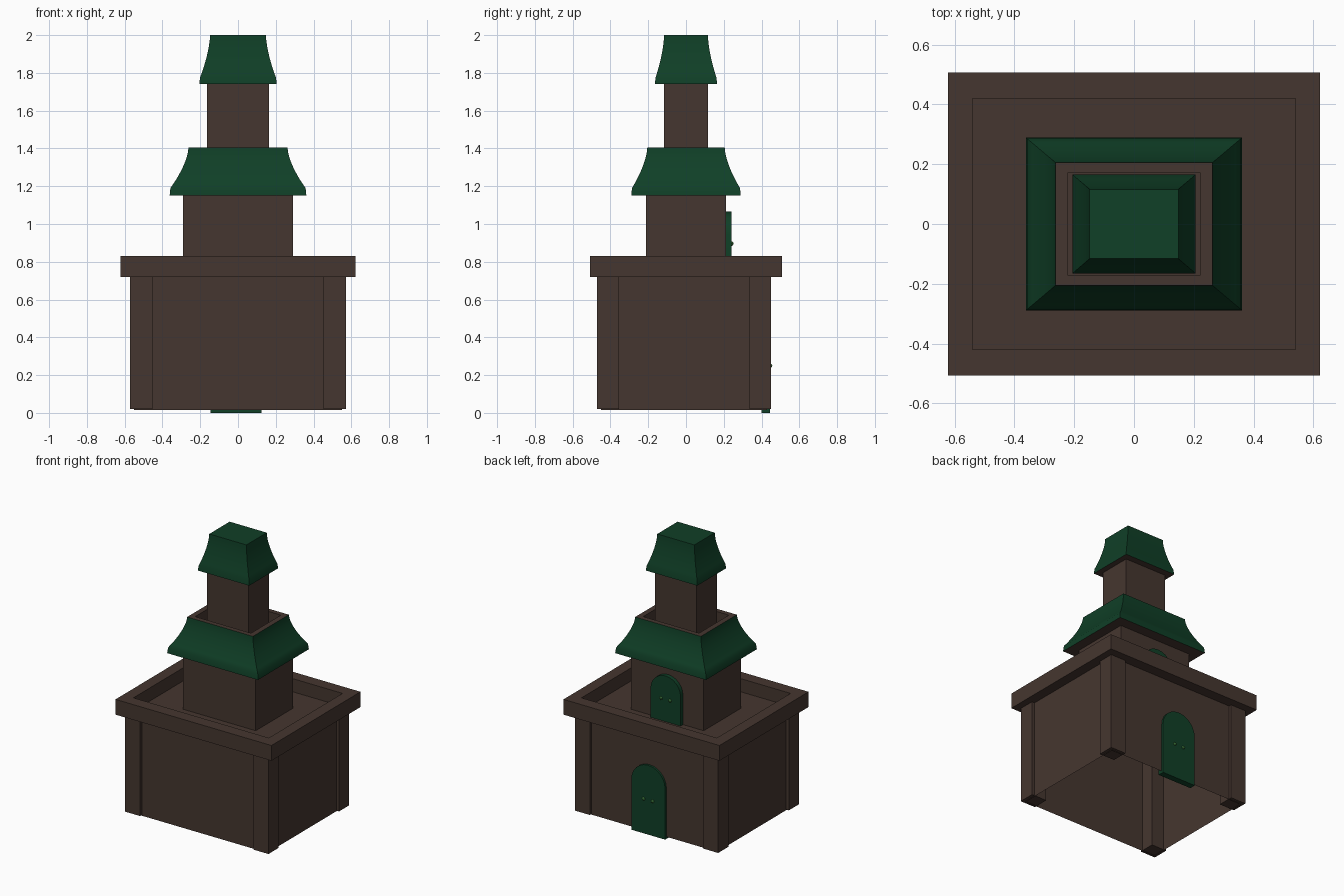
import bpy, bmesh, math

if "Cube" in bpy.data.objects:
    bpy.data.objects.remove(bpy.data.objects["Cube"])

def material(name, rgb):
    m = bpy.data.materials.new(name)
    m.diffuse_color = (*rgb, 1)
    m.use_nodes = True
    m.node_tree.nodes["Principled BSDF"].inputs["Base Color"].default_value = m.diffuse_color
    return m

BROWN = material("dark_brown", (0.060, 0.037, 0.029))
GREEN = material("dark_green", (0.005, 0.050, 0.020))
LIGHT = material("leaf_green", (0.05, 0.20, 0.05))

def finish(name, bm, *mats):
    me = bpy.data.meshes.new(name)
    bm.normal_update()
    bm.to_mesh(me)
    bm.free()
    for m in mats:
        me.materials.append(m)
    ob = bpy.data.objects.new(name, me)
    bpy.context.collection.objects.link(ob)
    return ob

def loft(name, rings, mats, rule=lambda i: 0, cap_bottom=True, cap_top=True, y0=0.0):
    """Stack rectangles (half x, half y, z); rule gives each level's material."""
    bm = bmesh.new()
    loops = [[bm.verts.new((sx * hx, y0 + sy * hy, z))
              for sx, sy in ((-1, -1), (1, -1), (1, 1), (-1, 1))] for hx, hy, z in rings]
    for i, (a, b) in enumerate(zip(loops, loops[1:])):
        for k in range(4):
            n = (k + 1) % 4
            f = bm.faces.new((a[k], a[n], b[n], b[k]))
            f.material_index = rule(i)
    if cap_bottom:
        bm.faces.new(loops[0][::-1]).material_index = rule(-1)
    if cap_top:
        bm.faces.new(loops[-1]).material_index = rule(len(rings) - 1)
    return finish(name, bm, *mats)

def smooth(ob):
    bpy.ops.object.select_all(action='DESELECT')
    ob.select_set(True)
    bpy.context.view_layer.objects.active = ob
    bpy.ops.object.shade_smooth_by_angle(angle=math.radians(35))

def roof_rings(eave, top, z0, lip, z1, steps=9):
    """Vertical eave lip followed by a concave sweep to the top."""
    rings = [(eave[0] + 0.004, eave[1] + 0.004, z0)]
    for i in range(steps + 1):
        t = i / steps
        w = (1 - t) ** 1.6
        rings.append((top[0] + (eave[0] - top[0]) * w,
                      top[1] + (eave[1] - top[1]) * w, lip + (z1 - lip) * t))
    return rings

def door(name, x, y0, y1, z0, width, height, knob_z):
    """Arched slab with two knobs on the back side."""
    r = width / 2
    pts = [(-r, 0), (r, 0)]
    pts += [(r * math.cos(math.pi * i / 12), height - r + r * math.sin(math.pi * i / 12))
            for i in range(13)]
    bm = bmesh.new()
    f = bm.faces.new([bm.verts.new((x + px, y0, z0 + pz)) for px, pz in pts])
    ext = bmesh.ops.extrude_face_region(bm, geom=[f])
    verts = [g for g in ext['geom'] if isinstance(g, bmesh.types.BMVert)]
    bmesh.ops.translate(bm, verts=verts, vec=(0, y1 - y0, 0))
    bmesh.ops.recalc_face_normals(bm, faces=bm.faces)
    smooth(finish(name, bm, GREEN))
    for side, label in ((-1, "right"), (1, "left")):
        bm = bmesh.new()
        bmesh.ops.create_icosphere(bm, subdivisions=2, radius=0.012)
        bmesh.ops.translate(bm, verts=bm.verts, vec=(x + side * 0.036, y1, knob_z))
        finish(f"{name}_{label}_knob", bm, LIGHT)

# Lower hall: walls open underneath, slightly behind centre of the parapet
loft("hall_walls", [(0.55, 0.44, 0.015), (0.55, 0.44, 0.725)], [BROWN],
     cap_bottom=False, y0=-0.01)

# Corner posts
for sx, xn in ((-1, "left"), (1, "right")):
    for sy, yn in ((-1, "front"), (1, "back")):
        post = loft(f"{yn}_{xn}_post", [(0.06, 0.0575, 0.02), (0.06, 0.0575, 0.72)],
                    [BROWN], y0=0)
        post.location = (sx * 0.512, -0.01 + sy * 0.4025, 0)

# Terrace with raised parapet
loft("terrace_parapet", [(0.622, 0.507, 0.72), (0.622, 0.507, 0.83),
                         (0.54, 0.42, 0.83), (0.54, 0.42, 0.735)], [BROWN])

# Middle tower and its flared roof, with a sunken brown terrace on top
loft("middle_tower", [(0.29, 0.212, 0.73), (0.29, 0.212, 1.16)], [BROWN])
rings = roof_rings((0.358, 0.286), (0.262, 0.205), 1.15, 1.19, 1.405)
sides = len(rings) - 1
rings += [(0.223, 0.17, 1.405), (0.223, 0.17, 1.31)]
smooth(loft("middle_roof", rings, [BROWN, GREEN],
            lambda i, n=sides: 1 if 0 <= i < n else 0))

# Upper tower and its flared flat-topped roof
loft("upper_tower", [(0.165, 0.117, 1.30), (0.165, 0.117, 1.75)], [BROWN])
rings = roof_rings((0.201, 0.161), (0.148, 0.116), 1.74, 1.775, 2.0)
smooth(loft("upper_roof", rings, [BROWN, GREEN], lambda i: 1 if i >= 0 else 0))

# Arched doors on the back
door("hall_door", -0.01, 0.40, 0.445, 0.0, 0.27, 0.50, 0.25)
door("tower_door", -0.005, 0.205, 0.24, 0.73, 0.24, 0.335, 0.896)
